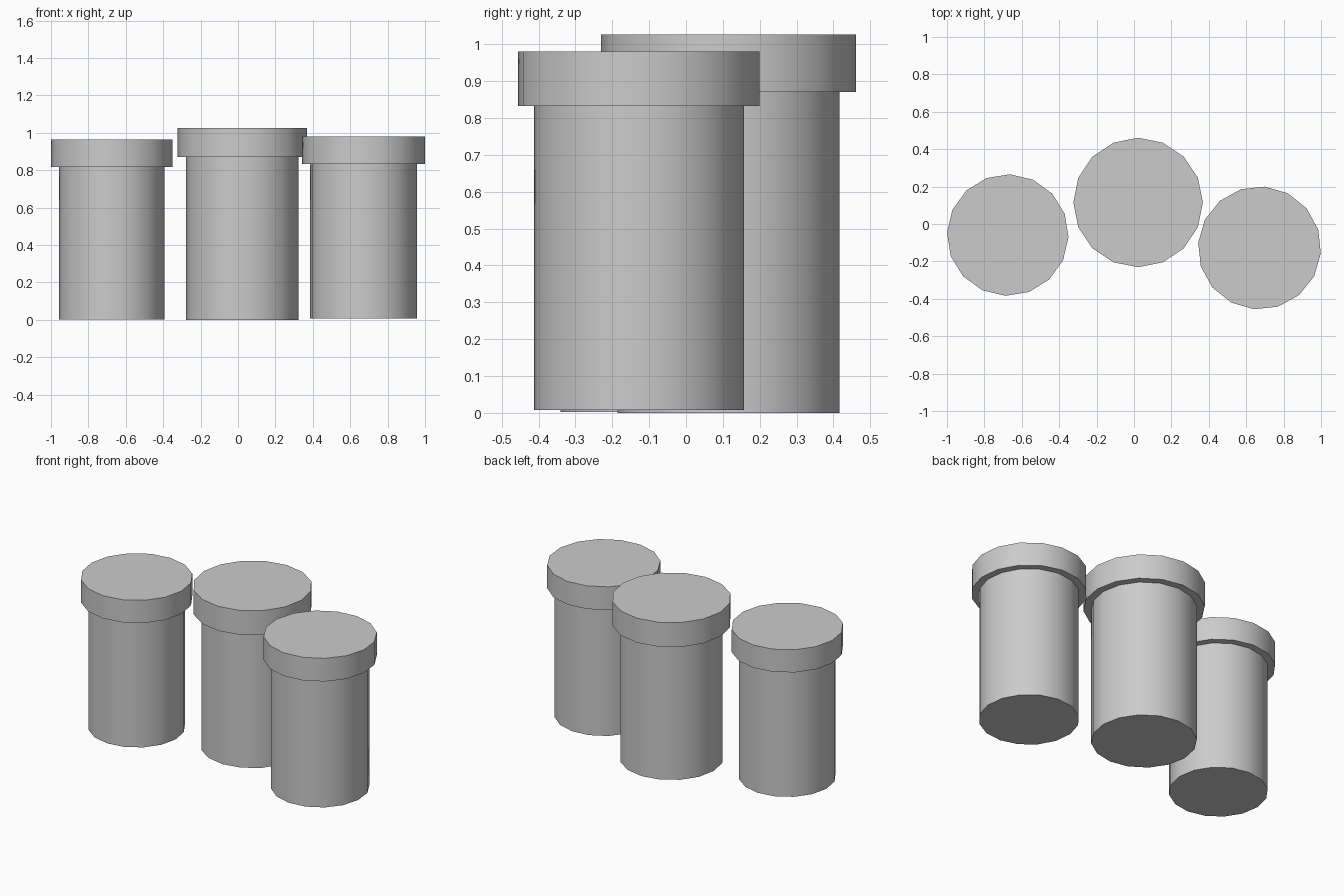
import bpy, math

if "Cube" in bpy.data.objects:
    bpy.data.objects.remove(bpy.data.objects["Cube"])

SIDES = 16


def drum(name, x, y, radius, z0, z1, turn):
    """Closed 16-sided cylinder between two heights, turned about z."""
    bpy.ops.mesh.primitive_cylinder_add(
        vertices=SIDES, radius=radius, depth=z1 - z0,
        location=(x, y, (z0 + z1) / 2), rotation=(0, 0, math.radians(turn)))
    obj = bpy.context.object
    obj.name = name
    bpy.ops.object.shade_smooth_by_angle(angle=math.radians(30))
    return obj


def jar(side, x, y, body_r, lid_r, base, rim, top, turn):
    # straight body with a wider flat lid on top
    drum(side + "_jar_body", x, y, body_r, base, rim, turn)
    drum(side + "_jar_lid", x, y, lid_r, rim, top, turn)


jar("left", -0.675, -0.059, 0.282, 0.325, 0.003, 0.818, 0.963, -2)
jar("middle", 0.022, 0.115, 0.301, 0.346, 0.0, 0.870, 1.026, 0)
jar("right", 0.671, -0.128, 0.286, 0.329, 0.008, 0.833, 0.981, -5)
